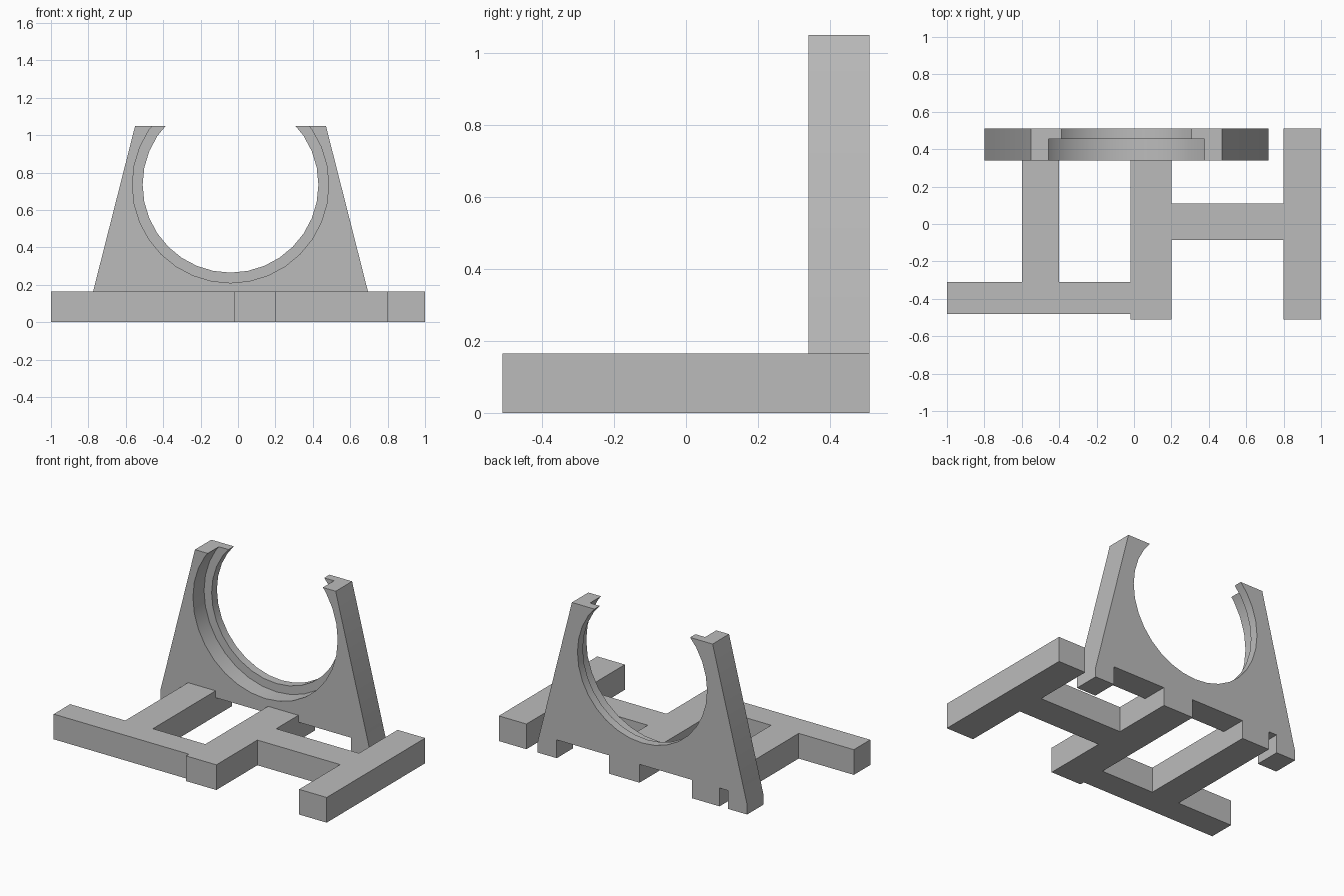
import bpy, bmesh
from mathutils import Matrix, Vector

if "Cube" in bpy.data.objects:
    bpy.data.objects.remove(bpy.data.objects["Cube"], do_unlink=True)

grey = bpy.data.materials.new("plain grey")
grey.use_nodes = True
grey.diffuse_color = (0.5, 0.5, 0.5, 1)
grey.node_tree.nodes["Principled BSDF"].inputs["Base Color"].default_value = grey.diffuse_color


def finish(name, bm):
    bmesh.ops.recalc_face_normals(bm, faces=bm.faces)
    mesh = bpy.data.meshes.new(name)
    bm.to_mesh(mesh)
    bm.free()
    mesh.materials.append(grey)
    obj = bpy.data.objects.new(name, mesh)
    bpy.context.collection.objects.link(obj)
    return obj


def prism(name, outline, depth):
    """Extrude a closed outline of 3D points along a vector."""
    bm = bmesh.new()
    face = bm.faces.new([bm.verts.new(p) for p in outline])
    moved = bmesh.ops.extrude_face_region(bm, geom=[face])["geom"]
    verts = [v for v in moved if isinstance(v, bmesh.types.BMVert)]
    bmesh.ops.translate(bm, verts=verts, vec=Vector(depth))
    return finish(name, bm)


def bore(target, radius, y0, y1):
    """Cut a round hole along y through the target."""
    bm = bmesh.new()
    place = Matrix.Translation((-0.04, (y0 + y1) / 2, 0.735)) @ Matrix.Rotation(1.5707963, 4, 'X')
    bmesh.ops.create_cone(bm, cap_ends=True, segments=32, radius1=radius,
                          radius2=radius, depth=y1 - y0, matrix=place)
    cutter = finish("bore_cutter", bm)
    cutter.hide_render = True
    mod = target.modifiers.new("bore", 'BOOLEAN')
    mod.operation, mod.solver, mod.object = 'DIFFERENCE', 'EXACT', cutter
    bpy.context.view_layer.objects.active = target
    bpy.ops.object.modifier_apply(modifier=mod.name)
    bpy.data.objects.remove(cutter, do_unlink=True)


FRONT, BACK, TOP, NOTCH = 0.34, 0.51, 0.165, 0.12

# Base frame of joined beams, ending against the upright
frame = [(-1, -.48), (-.02, -.48), (-.02, -.51), (.2, -.51), (.2, -.085),
         (.8, -.085), (.8, -.51), (1, -.51), (1, BACK), (.8, BACK),
         (.8, .11), (.2, .11), (.2, FRONT), (-.02, FRONT), (-.02, -.31),
         (-.4, -.31), (-.4, FRONT), (-.6, FRONT), (-.6, -.31), (-1, -.31)]
prism("base_frame", [(x, y, 0) for x, y in frame], (0, 0, TOP))

# Tapered upright with notches between its feet and the beam ends
side = [(-.55, 1.05), (-.80, .065), (-.80, 0)]
notches = [(-.66, -.6), (-.4, -.02), (.2, .58)]
profile = list(side)
for a, b in notches:
    profile += [(a, 0), (a, NOTCH), (b, NOTCH), (b, 0)]
profile += [(-.08 - x, z) for x, z in reversed(side)]
upright = prism("ring_upright", [(x, FRONT, z) for x, z in profile], (0, BACK - FRONT, 0))

# Stepped round seat, wider at the front
bore(upright, 0.47, 0.2, 0.7)
bore(upright, 0.525, 0.2, 0.455)

bpy.ops.object.select_all(action='DESELECT')
upright.select_set(True)
bpy.context.view_layer.objects.active = upright
bpy.ops.object.shade_smooth_by_angle()
